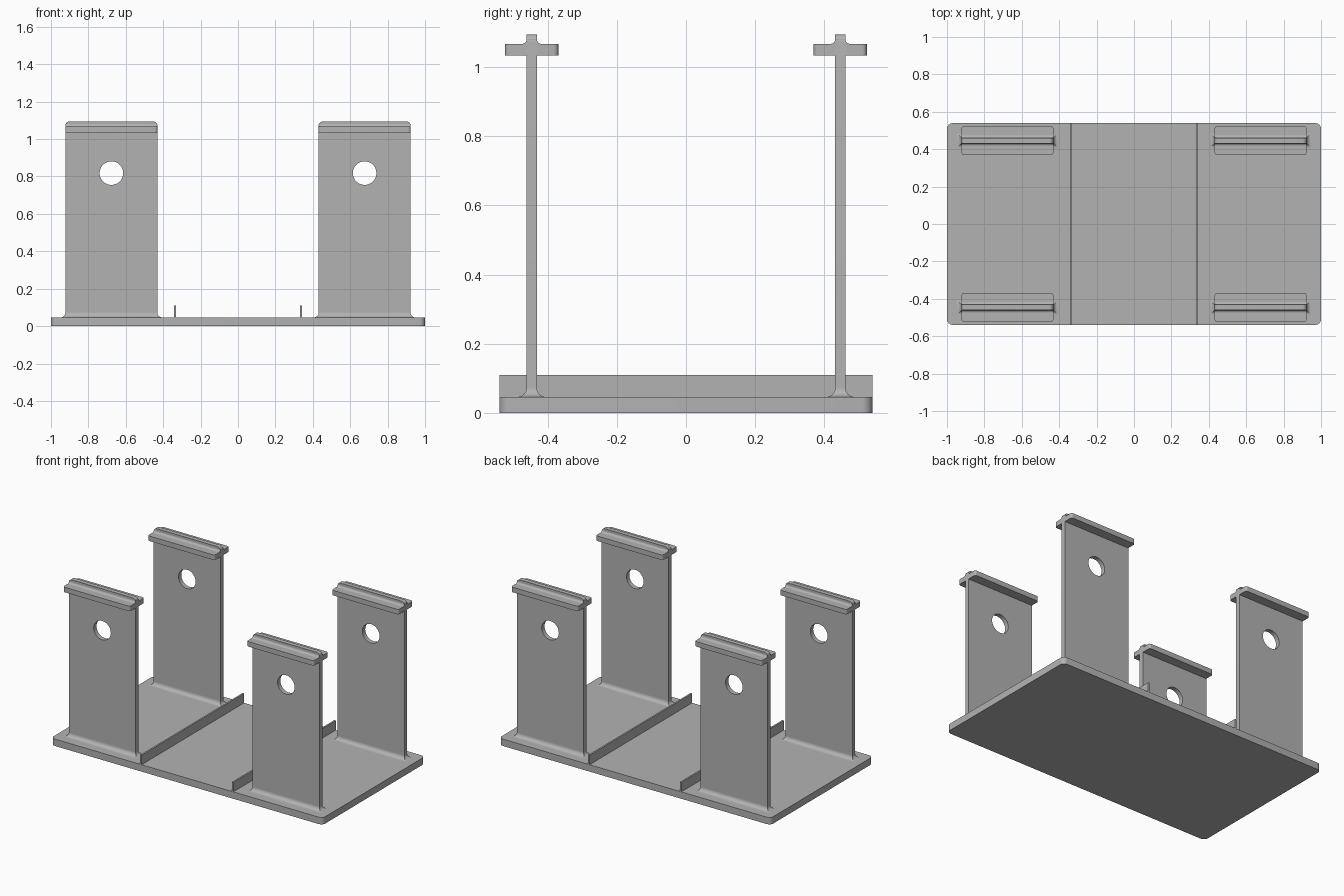
import bpy, bmesh, math
from mathutils import Matrix

if "Cube" in bpy.data.objects:
    bpy.data.objects.remove(bpy.data.objects["Cube"])

BASE_TOP = 0.046
POST_X, POST_Y = 0.677, 0.446      # post centre
HALF_W, HALF_T = 0.246, 0.0148     # post half width and half thickness
CAP_BOTTOM, CAP_TOP, POST_TOP = 1.033, 1.0665, 1.094

grey = bpy.data.materials.new("grey_metal")
grey.diffuse_color = (0.45, 0.45, 0.45, 1)
grey.use_nodes = True
grey.node_tree.nodes["Principled BSDF"].inputs["Base Color"].default_value = grey.diffuse_color


def finish(name, bm):
    """Turn a bmesh into a shaded object."""
    bmesh.ops.remove_doubles(bm, verts=bm.verts, dist=1e-5)
    bmesh.ops.recalc_face_normals(bm, faces=bm.faces)
    mesh = bpy.data.meshes.new(name)
    bm.to_mesh(mesh)
    bm.free()
    mesh.materials.append(grey)
    obj = bpy.data.objects.new(name, mesh)
    bpy.context.collection.objects.link(obj)
    bpy.ops.object.select_all(action='DESELECT')
    obj.select_set(True)
    bpy.context.view_layer.objects.active = obj
    bpy.ops.object.shade_smooth_by_angle(angle=math.radians(30))
    return obj


def arc(cx, cy, r, a0, a1, n=8):
    return [(cx + r * math.cos(math.radians(a0 + (a1 - a0) * i / n)),
             cy + r * math.sin(math.radians(a0 + (a1 - a0) * i / n))) for i in range(n + 1)]


def rounded_rect(hx, hy, r):
    pts = []
    for sx, sy, a in ((1, 1, 0), (-1, 1, 90), (-1, -1, 180), (1, -1, 270)):
        pts += arc(sx * (hx - r), sy * (hy - r), r, a, a + 90)
    return pts


def plate(name, loops, half_depth, matrix):
    """Extrude a flat outline, with optional inner holes, to both sides."""
    curve = bpy.data.curves.new(name, 'CURVE')
    curve.dimensions, curve.fill_mode, curve.extrude = '2D', 'BOTH', half_depth
    for pts in loops:
        spline = curve.splines.new('POLY')
        spline.points.add(len(pts) - 1)
        for p, (u, v) in zip(spline.points, pts):
            p.co = (u, v, 0, 1)
        spline.use_cyclic_u = True
    temp = bpy.data.objects.new(name + "_outline", curve)
    bpy.context.collection.objects.link(temp)
    graph = bpy.context.evaluated_depsgraph_get()
    mesh = bpy.data.meshes.new_from_object(temp.evaluated_get(graph))
    bm = bmesh.new()
    bm.from_mesh(mesh)
    bpy.data.objects.remove(temp)
    bpy.data.curves.remove(curve)
    bpy.data.meshes.remove(mesh)
    bm.transform(matrix)
    return finish(name, bm)


def foot_fillet(name, x, y, r=0.027, n=8):
    """Concave flare around the post where it meets the base."""
    bm = bmesh.new()
    rings = []
    for i in range(n + 1):
        a = math.pi / 2 * i / n
        d, z = r * (1 - math.sin(a)), BASE_TOP + r * (1 - math.cos(a))
        rings.append([bm.verts.new((x + sx * (HALF_W + d), y + sy * (HALF_T + d), z))
                      for sx, sy in ((-1, -1), (1, -1), (1, 1), (-1, 1))])
    for lo, hi in zip(rings, rings[1:]):
        for k in range(4):
            bm.faces.new((lo[k], lo[(k + 1) % 4], hi[(k + 1) % 4], hi[k]))
    return finish(name, bm)


stand_up = Matrix.Rotation(math.pi / 2, 4, 'X')                      # outline in xz
along_x = Matrix(((0, 0, 1, 0), (1, 0, 0, 0), (0, 1, 0, 0), (0, 0, 0, 1)))  # outline in yz

# Base plate
plate("base_plate", [rounded_rect(1.0, 0.539, 0.03)], BASE_TOP / 2,
      Matrix.Translation((0, 0, BASE_TOP / 2)))

# Low divider ribs
for side, s in (("left", -1), ("right", 1)):
    z0, z1 = BASE_TOP - 0.006, 0.109
    plate(side + "_rib", [[(-0.539, z0), (0.539, z0), (0.539, z1), (-0.539, z1)]], 0.0055,
          Matrix.Translation((s * 0.3375, 0, 0)) @ along_x)

# Post outline with rounded top corners and a round hole
R = 0.022
post_outline = ([(-HALF_W, 0.04), (HALF_W, 0.04)]
                + arc(HALF_W - R, POST_TOP - R, R, 0, 90)
                + arc(-HALF_W + R, POST_TOP - R, R, 90, 180))
hole = arc(0, 0.818, 0.063, 0, 360, 48)[:-1]

# Concave ridge profile between cap and post top
r = 0.014
ridge = (arc(HALF_T + r, CAP_TOP + r, r, 270, 180)
         + arc(-HALF_T - r, CAP_TOP + r, r, 0, -90))

for side, sx in (("left", -1), ("right", 1)):
    for end, sy in (("front", -1), ("back", 1)):
        tag = end + "_" + side
        x, y = sx * POST_X, sy * POST_Y
        place = Matrix.Translation((x, y, 0))
        plate(tag + "_post", [post_outline, hole], HALF_T, place @ stand_up)
        plate(tag + "_cap", [rounded_rect(HALF_W, 0.077, 0.014)], (CAP_TOP - CAP_BOTTOM) / 2,
              Matrix.Translation((x, y, (CAP_TOP + CAP_BOTTOM) / 2)))
        plate(tag + "_ridge", [ridge], HALF_W - 0.001, place @ along_x)
        foot_fillet(tag + "_foot", x, y)
